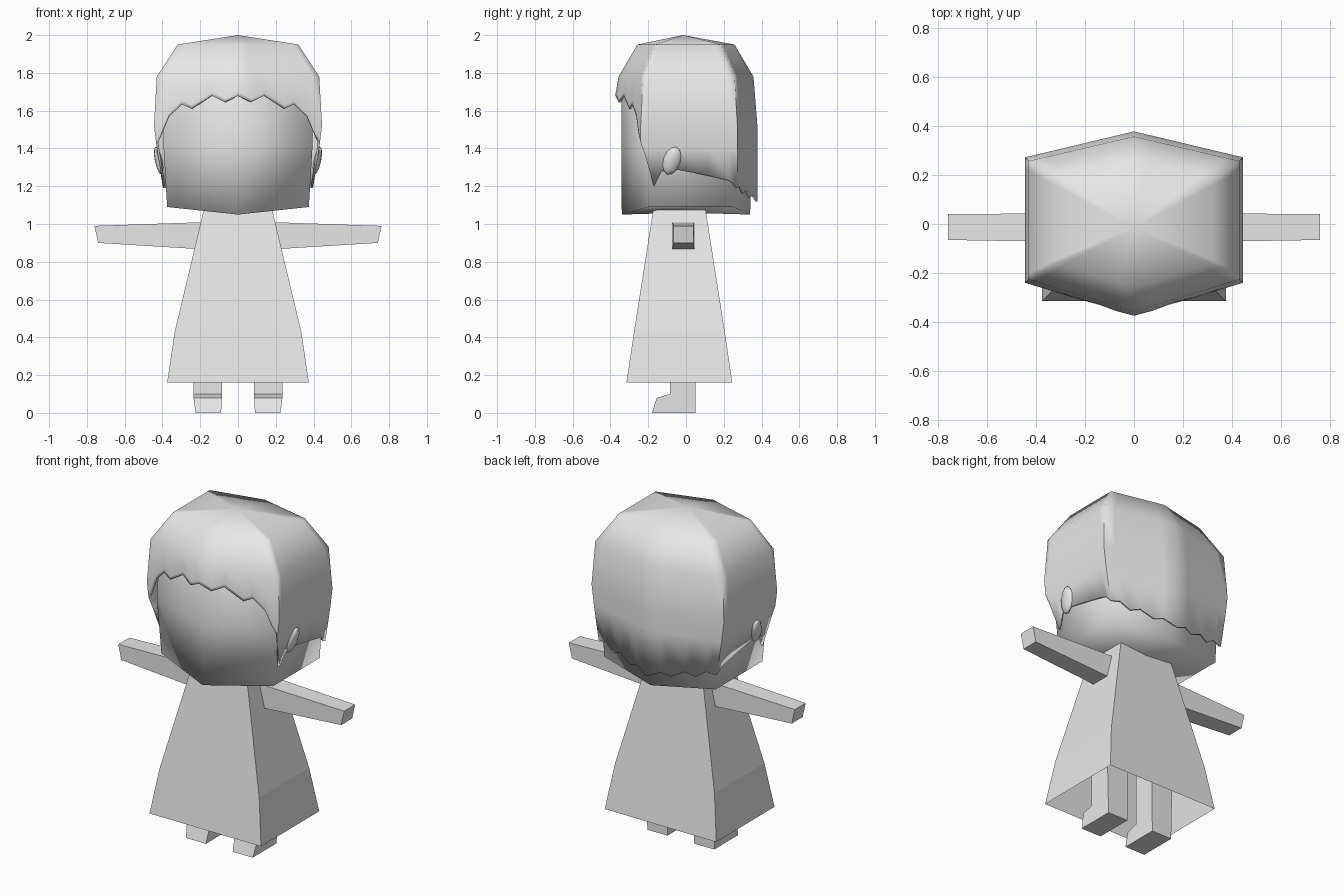
import bpy, bmesh, math
from mathutils import Matrix

if "Cube" in bpy.data.objects:
    bpy.data.objects.remove(bpy.data.objects["Cube"], do_unlink=True)

GREY = (0.8, 0.8, 0.8, 1.0)
mat = bpy.data.materials.new("plain_grey")
mat.use_nodes = True
mat.diffuse_color = GREY
bsdf = next(n for n in mat.node_tree.nodes if n.type == 'BSDF_PRINCIPLED')
bsdf.inputs["Base Color"].default_value = GREY


def finish(name, bm, smooth=None):
    bmesh.ops.recalc_face_normals(bm, faces=bm.faces[:])
    me = bpy.data.meshes.new(name)
    bm.to_mesh(me)
    bm.free()
    me.materials.append(mat)
    ob = bpy.data.objects.new(name, me)
    bpy.context.collection.objects.link(ob)
    if smooth:
        bpy.ops.object.select_all(action='DESELECT')
        ob.select_set(True)
        bpy.context.view_layer.objects.active = ob
        bpy.ops.object.shade_smooth_by_angle(angle=math.radians(smooth))
    return ob


def loft(rings, cap_start=True, cap_end=True):
    """Bridge equal-length closed rings of points."""
    bm = bmesh.new()
    vs = [[bm.verts.new(p) for p in r] for r in rings]
    n = len(vs[0])
    for a, b in zip(vs, vs[1:]):
        for i in range(n):
            j = (i + 1) % n
            bm.faces.new((a[i], a[j], b[j], b[i]))
    if cap_start:
        bm.faces.new(vs[0])
    if cap_end:
        bm.faces.new(vs[-1])
    return bm


def lerp_table(table, z):
    for (z0, v0), (z1, v1) in zip(table, table[1:]):
        if z1 <= z <= z0:
            return v0 + (v1 - v0) * (z0 - z) / (z0 - z1)
    return table[0][1] if z > table[0][0] else table[-1][1]


# Dress: square flared tube, open at the hem
def rect(w, y0, y1, z):
    return [(-w, y0, z), (w, y0, z), (w, y1, z), (-w, y1, z)]


finish("dress", loft([rect(0.375, -0.315, 0.245, 0.16), rect(0.335, -0.275, 0.205, 0.43),
                      rect(0.18, -0.173, 0.103, 1.08)], cap_start=False))

# Arms and legs, one per side
LEG = [(-0.18, 0), (0.05, 0), (0.05, 0.42), (-0.085, 0.42), (-0.085, 0.10), (-0.155, 0.08)]
for side, s in (("left", 1), ("right", -1)):
    def arm_ring(x0, x1, y0, y1, z0, z1):
        return [(s * x0, y0, z0), (s * x0, y1, z0), (s * x1, y1, z1), (s * x1, y0, z1)]
    finish(side + "_arm", loft([arm_ring(0.17, 0.17, -0.075, 0.045, 0.865, 1.01),
                                arm_ring(0.74, 0.76, -0.065, 0.04, 0.90, 0.99)]))
    finish(side + "_leg", loft([[(s * (0.085 if z > 0 else 0.09), y, z) for y, z in LEG],
                                [(s * (0.235 if z > 0 else 0.225), y, z) for y, z in LEG]]))
    # Ear: flattened low-poly ball leaning outward
    bm = bmesh.new()
    bmesh.ops.create_uvsphere(bm, u_segments=8, v_segments=6, radius=1)
    m = (Matrix.Translation((s * 0.42, -0.075, 1.335)) @ Matrix.Rotation(s * math.radians(12), 4, 'Y')
         @ Matrix.Rotation(math.radians(-18), 4, 'X') @ Matrix.Diagonal((0.02, 0.045, 0.078, 1)))
    bm.transform(m)
    finish(side + "_ear", bm, 60)


# Head: six-sided block with a slightly pointed chin line
def hexagon(w, front, back, yf, yb, zc, zm):
    return [(0, front, zm), (w, yf, zc), (w, yb, zc), (0, back, zm), (-w, yb, zc), (-w, yf, zc)]


bm = loft([hexagon(0.375, -0.34, 0.34, -0.20, 0.25, 1.09, 1.05),
           hexagon(0.395, -0.342, 0.342, -0.215, 0.25, 1.42, 1.42),
           hexagon(0.39, -0.34, 0.34, -0.20, 0.24, 1.72, 1.72),
           hexagon(0.27, -0.21, 0.22, -0.14, 0.16, 1.90, 1.90)], cap_start=False)
bm.verts.ensure_lookup_table()
rim = bm.verts[:6]
under = bm.verts.new((0, 0, 1.06))
for i in range(6):
    bm.faces.new((rim[i], rim[(i + 1) % 6], under))
finish("head", bm, 100)

# Hair: six-sided shell whose columns end on a jagged lower edge
WIDTH = [(1.95, 0.32), (1.78, 0.43), (1.52, 0.445), (1.40, 0.43), (1.20, 0.397), (1.1, 0.397)]
DEPTH = [(1.95, 0.68), (1.78, 0.945), (1.66, 1.0), (1.1, 1.0)]
front = [(0, 1.68), (0.16, 1.645), (0.32, 1.68), (0.56, 1.61), (0.68, 1.635), (0.83, 1.57),
         (0.92, 1.48), (1, 1.43)]
sides = [(-0.215, 1.36), (-0.17, 1.20), (-0.13, 1.28), (-0.06, 1.29), (0.12, 1.255), (0.23, 1.23)]
back = [(1, 1.19), (0.85, 1.20), (0.7, 1.16), (0.55, 1.18), (0.35, 1.14), (0.2, 1.155), (0, 1.12)]
half = ([(h, -0.378 + 0.138 * h, z) for h, z in front] + [(1, y, z) for y, z in sides]
        + [(h, 0.378 - 0.106 * h, z) for h, z in back])
columns = half + [(-h, y, z) for h, y, z in half[-2:0:-1]]


def hair_point(h, y, z):
    return (h * lerp_table(WIDTH, z), y * lerp_table(DEPTH, z), z)


rows = [lambda e: 1.95, lambda e: 1.78, lambda e: max(1.52, e + 0.05),
        lambda e: max(1.40, e + 0.025) if e < 1.4 else e + 0.02, lambda e: e]
bm = loft([[hair_point(h, y, f(e)) for h, y, e in columns] for f in rows],
          cap_start=False, cap_end=False)
bm.verts.ensure_lookup_table()
n = len(columns)
top = bm.verts[:n]
crown = bm.verts.new((0, -0.015, 2.0))
for i in range(n):
    bm.faces.new((top[i], top[(i + 1) % n], crown))
hair = finish("hair", bm, 65)
shell = hair.modifiers.new("thickness", 'SOLIDIFY')
shell.thickness = 0.012
shell.offset = -1
